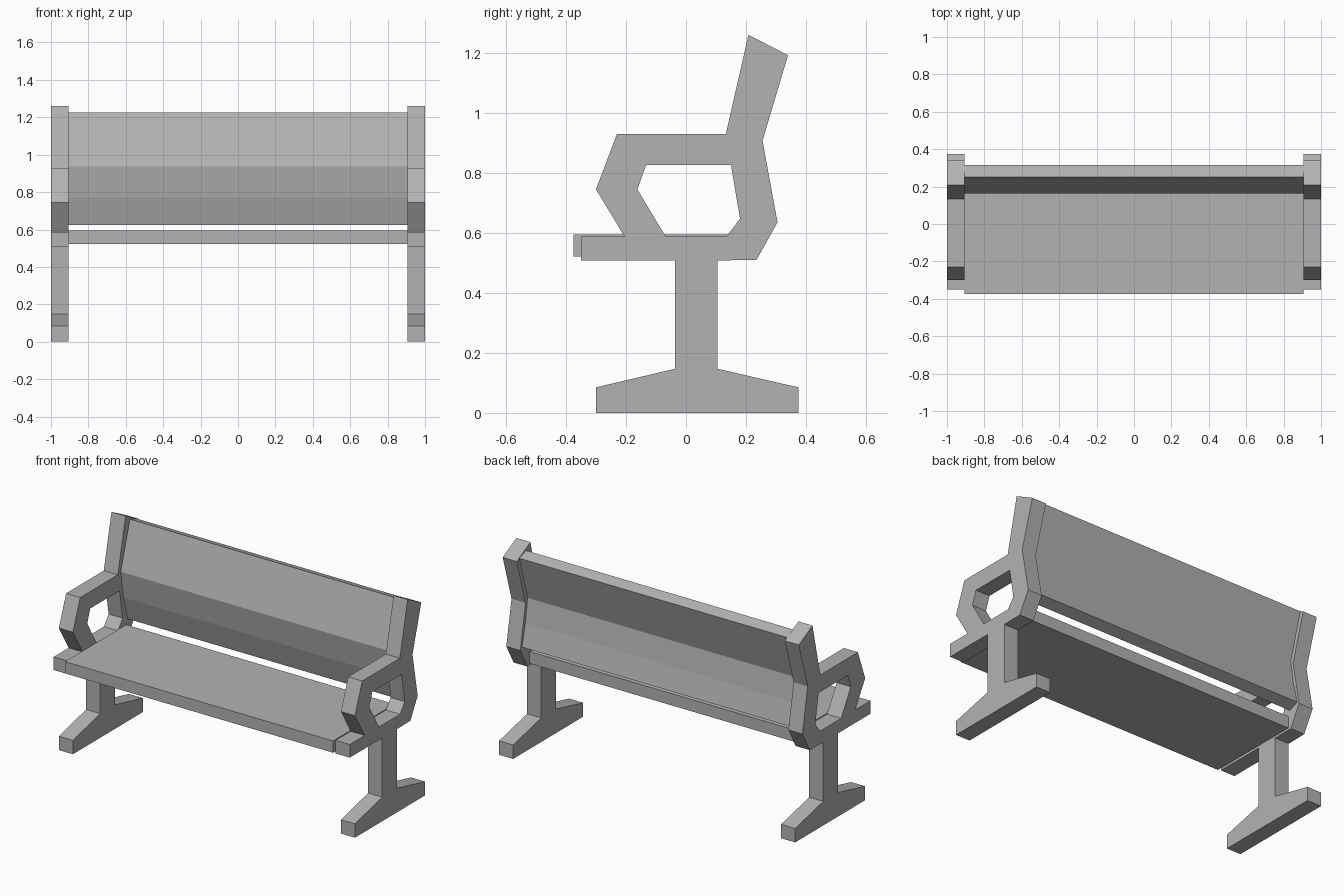
import bpy, bmesh
from mathutils import Vector
from mathutils.geometry import tessellate_polygon

cube = bpy.data.objects.get("Cube")
if cube:
    bpy.data.objects.remove(cube, do_unlink=True)

grey = bpy.data.materials.new("plain_grey")
GREY = (0.45, 0.45, 0.45, 1)
grey.diffuse_color = GREY
grey.use_nodes = True
grey.node_tree.nodes["Principled BSDF"].inputs["Base Color"].default_value = GREY


def extrude_profile(name, loops, x0, x1):
    """Extrude a side profile (outline, then holes; y-z points) along x."""
    loops = [[Vector((x0, y, z)) for y, z in loop] for loop in loops]
    flat = [p for loop in loops for p in loop]
    bm = bmesh.new()
    verts = [bm.verts.new(p) for p in flat]
    for tri in tessellate_polygon(loops):
        bm.faces.new([verts[i] for i in tri])
    bmesh.ops.recalc_face_normals(bm, faces=bm.faces[:])
    made = bmesh.ops.extrude_face_region(bm, geom=bm.faces[:], use_keep_orig=True)
    moved = [g for g in made["geom"] if isinstance(g, bmesh.types.BMVert)]
    bmesh.ops.translate(bm, verts=moved, vec=(x1 - x0, 0, 0))
    bmesh.ops.recalc_face_normals(bm, faces=bm.faces[:])
    bmesh.ops.dissolve_limit(bm, angle_limit=0.01, verts=bm.verts[:], edges=bm.edges[:])
    mesh = bpy.data.meshes.new(name)
    bm.to_mesh(mesh)
    bm.free()
    mesh.materials.append(grey)
    obj = bpy.data.objects.new(name, mesh)
    bpy.context.collection.objects.link(obj)
    return obj


# End frames: foot, post, seat bracket, armrest loop and back support
frame = [(-0.30, 0), (0.375, 0), (0.375, 0.085), (0.105, 0.147), (0.105, 0.508),
         (0.235, 0.51), (0.305, 0.635), (0.255, 0.907), (0.34, 1.192),
         (0.208, 1.26), (0.133, 0.93), (-0.23, 0.93), (-0.30, 0.745),
         (-0.205, 0.588), (-0.35, 0.588), (-0.35, 0.508), (-0.037, 0.508),
         (-0.037, 0.147), (-0.30, 0.085)]
arm_hole = [(-0.068, 0.588), (0.135, 0.588), (0.18, 0.647), (0.15, 0.826),
            (-0.133, 0.826), (-0.162, 0.745)]
for side, x0, x1 in (("left", 0.905, 1.0), ("right", -1.0, -0.905)):
    extrude_profile(side + "_end_frame", [frame, arm_hole], x0, x1)

# Seat board
seat = [(-0.375, 0.522), (0.215, 0.522), (0.215, 0.594), (-0.375, 0.594)]
extrude_profile("seat", [seat], -0.905, 0.905)

# Bent backrest panel
back = [(0.25, 1.225), (0.162, 0.938), (0.187, 0.772), (0.228, 0.625),
        (0.29, 0.65), (0.257, 0.785), (0.235, 0.93), (0.316, 1.203)]
extrude_profile("backrest", [back], -0.905, 0.905)
